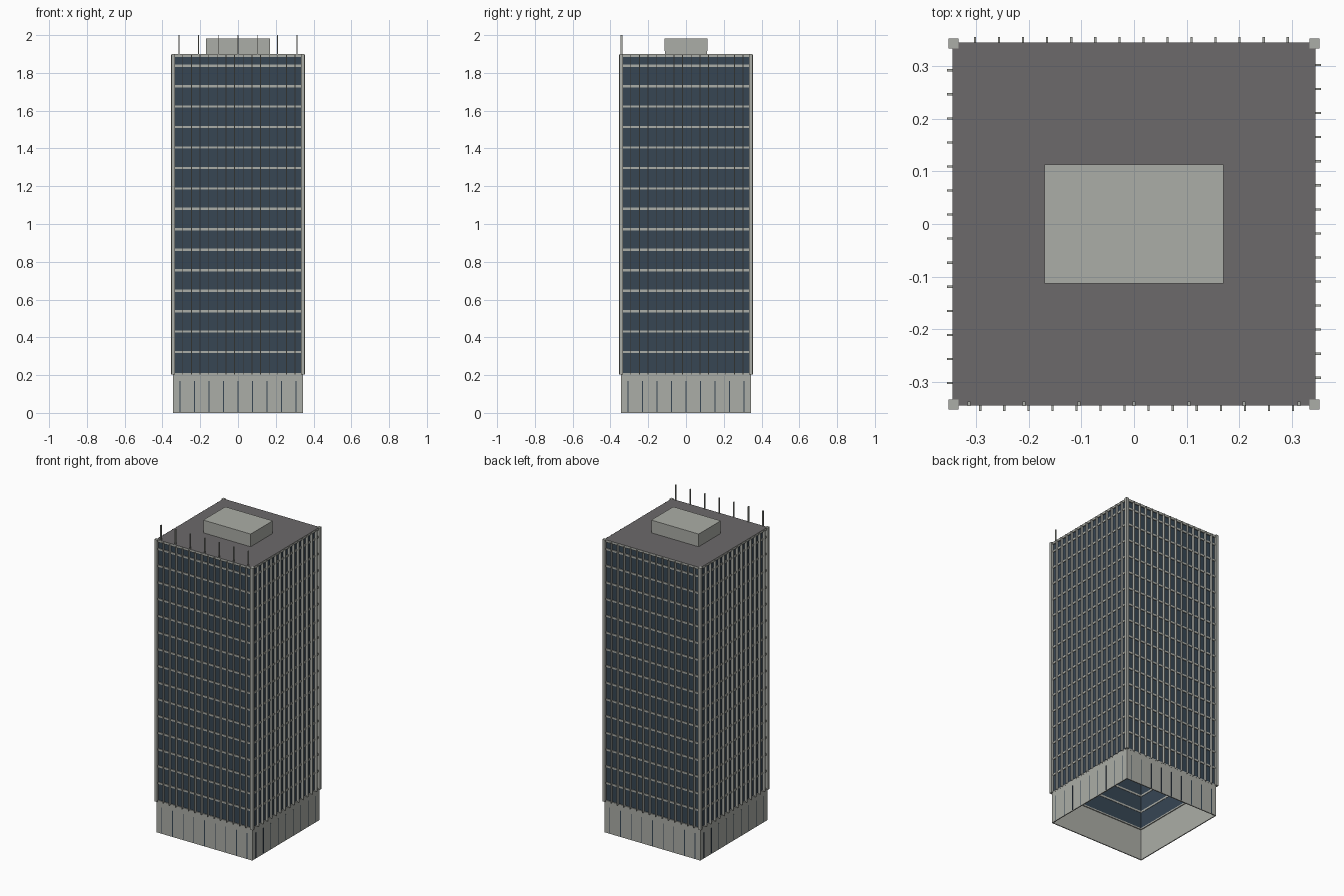
import bpy
import bmesh
from math import pi
from mathutils import Matrix, Vector

if "Cube" in bpy.data.objects:
    bpy.data.objects.remove(bpy.data.objects["Cube"], do_unlink=True)


def material(name, rgb):
    m = bpy.data.materials.new(name)
    m.use_nodes = True
    colour = (*rgb, 1)
    m.diffuse_color = colour
    m.node_tree.nodes["Principled BSDF"].inputs["Base Color"].default_value = colour
    return m


concrete = material("pale_concrete", (0.41, 0.42, 0.385))
glass = material("dark_blue_glass", (0.038, 0.061, 0.088))
roofing = material("roof_grey", (0.15, 0.143, 0.145))

HALF = 0.343             # half width of the facade
BASE, TOP = 0.204, 1.9   # foot and roof level of the tower


def build(name, boxes, mats, sides=1):
    """Join boxes given as (low corner, high corner), repeated round the tower."""
    bm = bmesh.new()
    for k in range(sides):
        turn = Matrix.Rotation(k * pi / 2, 4, "Z")
        for low, high in boxes:
            low, high = Vector(low), Vector(high)
            place = Matrix.Translation((low + high) / 2) @ Matrix.Diagonal((*(high - low), 1))
            bmesh.ops.create_cube(bm, size=1, matrix=turn @ place)
    mesh = bpy.data.meshes.new(name)
    bm.to_mesh(mesh)
    bm.free()
    for m in mats:
        mesh.materials.append(m)
    obj = bpy.data.objects.new(name, mesh)
    bpy.context.collection.objects.link(obj)
    return obj


def strip(x, width, y_out, y_in, z0, z1):
    """Upright box on the front face, centred on x."""
    return (x - width / 2, -y_out, z0), (x + width / 2, -y_in, z1)


# Hollow ground floor with narrow window slits
build("base_walls", [((-HALF, -HALF, 0), (HALF - 0.006, -HALF + 0.006, BASE))], [concrete], 4)
build("base_slits", [strip(i * 0.0765, 0.005, HALF + 0.0008, HALF - 0.001, 0.004, 0.17)
                     for i in range(-4, 5)], [glass], 4)

# Hollow glass shaft, open below
build("glass_walls", [strip(0, 0.676, 0.338, 0.335, BASE, TOP - 0.015)], [glass], 4)
build("bottom_rim", [strip(0, 0.68, 0.3435, 0.331, BASE - 0.003, BASE + 0.006)], [concrete], 4)

# Floor bands show on both faces of the glass
build("floor_bands", [strip(0, 0.676, 0.3425, 0.333, z - 0.006, z + 0.006)
                      for z in [0.322 + 0.1083 * i for i in range(15)]], [concrete], 4)

# Slender fins and corner posts
cell = 2 * HALF / 15
build("facade_fins", [strip(-HALF + cell * i + 0.005, 0.004, 0.3555, 0.336, BASE, TOP - 0.006)
                      for i in range(1, 15)], [concrete], 4)
build("corner_posts", [((0.334, -0.353, BASE - 0.002), (0.353, -0.334, TOP + 0.001))],
      [concrete], 4)

# Roof slab: dark top, pale edge
roof = build("roof_slab", [((-0.345, -0.345, TOP - 0.015), (0.345, 0.345, TOP))],
             [concrete, roofing])
for face in roof.data.polygons:
    face.material_index = int(face.normal.z > 0.5)

# Plant room on a low plinth
build("plant_room_plinth", [((-0.169, -0.112, TOP), (0.169, 0.112, 1.917))], [concrete])
build("plant_room", [((-0.17, -0.113, 1.917), (0.17, 0.113, 1.983))], [concrete])

# Row of masts along the front edge
build("roof_masts", [strip(i * 0.1045, 0.005, 0.346, 0.337, TOP, 2.0)
                     for i in range(-3, 4)], [concrete])
